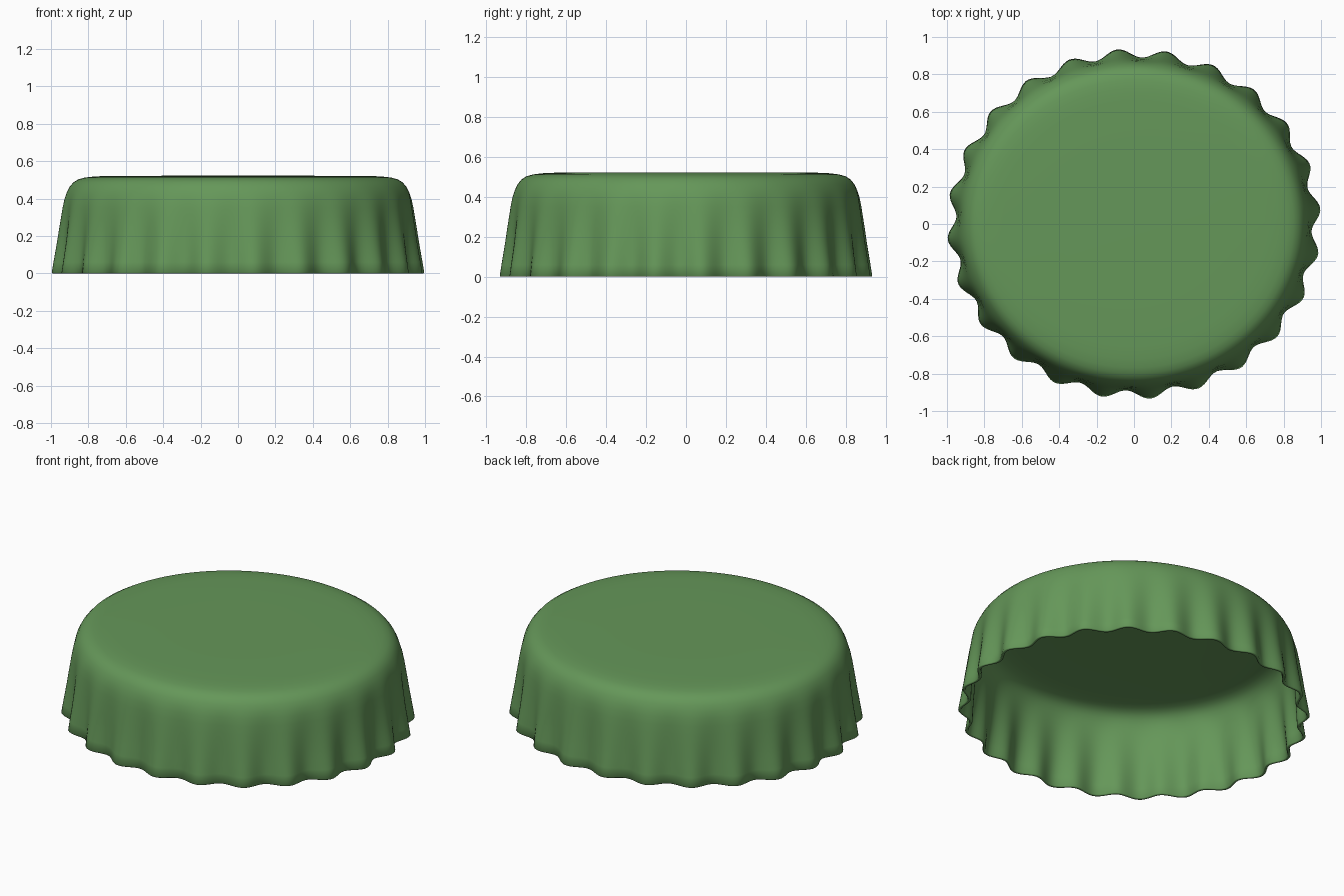
import bpy, bmesh, math

if "Cube" in bpy.data.objects:
    bpy.data.objects.remove(bpy.data.objects["Cube"])

FLUTES, STEPS = 24, 14
N = FLUTES * STEPS
Y_SCALE = 0.937          # the cap is slightly oval
PHASE = math.radians(5)
H = 0.522

# Outer profile (mean radius, z) from rim to crown, then inner one back down
outer = [(0.975, 0.004), (0.969, 0.06), (0.962, 0.12), (0.955, 0.18), (0.949, 0.24),
         (0.942, 0.30), (0.936, 0.35), (0.928, 0.395), (0.917, 0.43), (0.901, 0.462),
         (0.88, 0.487), (0.853, 0.503), (0.82, 0.512), (0.77, 0.518), (0.70, 0.521), (0.4, H)]
inner = [(0.4, 0.502), (0.70, 0.501), (0.77, 0.498), (0.82, 0.490), (0.848, 0.479),
         (0.868, 0.465), (0.884, 0.446), (0.898, 0.42), (0.908, 0.39), (0.917, 0.35),
         (0.923, 0.30), (0.930, 0.24), (0.936, 0.18), (0.943, 0.12), (0.950, 0.06),
         (0.956, 0.004), (0.960, 0.0), (0.971, 0.0)]


def wave(z):
    # flutes are deepest at the rim and fade out up the wall
    return 0.025 * max(0.0, 1 - z / 0.46) ** 1.2


def ring(bm, r, z):
    verts = []
    for i in range(N):
        a = 2 * math.pi * i / N
        rr = r + wave(z) * math.cos(FLUTES * (a - PHASE))
        verts.append(bm.verts.new((rr * math.cos(a), rr * math.sin(a) * Y_SCALE, z)))
    return verts


# Fluted cap shell
bm = bmesh.new()
rings = [ring(bm, r, z) for r, z in outer + inner]
top, under = len(outer) - 1, len(outer)
for k in range(len(rings)):
    if k == top:
        continue
    a, b = rings[k], rings[(k + 1) % len(rings)]
    for i in range(N):
        j = (i + 1) % N
        bm.faces.new((a[i], a[j], b[j], b[i]))
bm.faces.new(rings[top])
bm.faces.new(rings[under][::-1])
bmesh.ops.recalc_face_normals(bm, faces=bm.faces)
for f in bm.faces:
    f.smooth = True
mesh = bpy.data.meshes.new("bottle_cap")
bm.to_mesh(mesh)
bm.free()
cap = bpy.data.objects.new("bottle_cap", mesh)
bpy.context.collection.objects.link(cap)

# Green paint
mat = bpy.data.materials.new("green_paint")
mat.diffuse_color = (0.13, 0.31, 0.10, 1)
mat.use_nodes = True
mat.node_tree.nodes["Principled BSDF"].inputs["Base Color"].default_value = mat.diffuse_color
mesh.materials.append(mat)
